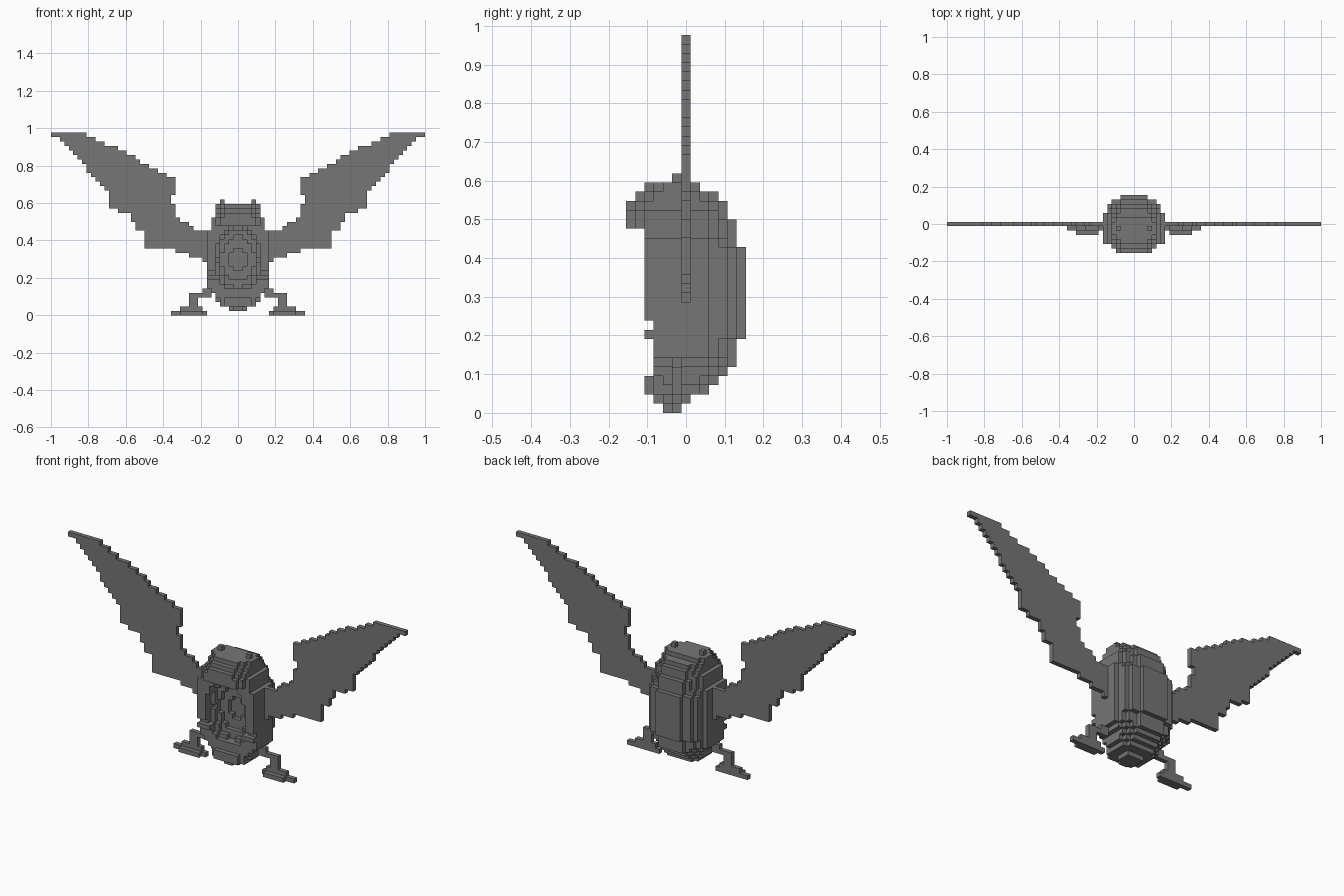
import bpy, bmesh
from mathutils import Vector

V = 2 / 84  # edge of one cube cell

if "Cube" in bpy.data.objects:
    bpy.data.objects.remove(bpy.data.objects["Cube"])

grey = bpy.data.materials.new("mid_grey")
grey.use_nodes = True
tone = (0.18, 0.18, 0.18, 1)
grey.diffuse_color = tone
grey.node_tree.nodes["Principled BSDF"].inputs["Base Color"].default_value = tone


def build(name, cells):
    """Mesh the outer skin of a set of cells (x edge-based, y centred on 0)."""
    bm = bmesh.new()
    verts = {}
    for c in cells:
        for axis in range(3):
            for side in (0, 1):
                n = list(c)
                n[axis] += 2 * side - 1
                if tuple(n) in cells:
                    continue
                ring = []
                for a, b in ((0, 0), (1, 0), (1, 1), (0, 1)):
                    p = list(c)
                    p[axis] += side
                    p[(axis + 1) % 3] += a
                    p[(axis + 2) % 3] += b
                    key = tuple(p)
                    if key not in verts:
                        verts[key] = bm.verts.new(Vector((p[0], p[1] - 0.5, p[2])) * V)
                    ring.append(verts[key])
                bm.faces.new(ring if side else ring[::-1])
    mesh = bpy.data.meshes.new(name)
    bm.to_mesh(mesh)
    bm.free()
    mesh.materials.append(grey)
    obj = bpy.data.objects.new(name, mesh)
    bpy.context.collection.objects.link(obj)


def pair(name, cells):
    """Build a part on the left (+x) and its mirror on the right."""
    build("left_" + name, cells)
    build("right_" + name, {(-1 - x, y, z) for x, y, z in cells})


def box(x0, x1, y0, y1, z0, z1):
    return {(x, y, z) for x in range(x0, x1 + 1)
            for y in range(y0, y1 + 1) for z in range(z0, z1 + 1)}


def inside(px, pz, outline):
    hit = False
    for (x0, z0), (x1, z1) in zip(outline, outline[1:] + outline[:1]):
        if (z0 > pz) != (z1 > pz) and px < x0 + (pz - z0) * (x1 - x0) / (z1 - z0):
            hit = not hit
    return hit


# Body: half width, back reach and front reach of each layer, bottom to top
half_width = [2, 4, 5, 5, 6] + [7] * 13 + [6] * 3 + [5] * 3
back_reach = [0, 2, 3, 4] + [5] * 3 + [6] * 10 + [5] * 3 + [4, 4, 3, 1]
front_reach = [3, 4, 4] + [3] * 4 + [4, 3] + [4] * 10 + [6] * 3 + [5, 4]

body = set()
for z, (w, back, front) in enumerate(zip(half_width, back_reach, front_reach), 1):
    head = z >= 20
    for x, y, _ in box(-w, w - 1, -front, back, z, z):
        cx = abs(x + 0.5)
        if y > 0:
            keep = (cx / w) ** 2.2 + (y / (back + 0.5)) ** 2.2 <= 1
        else:
            depth = front + 0.5 if head or z < 4 else 8
            keep = (cx / w) ** 3 + (-y / depth) ** 3 <= 1.01
        # Hollow bowl in the front, below the brow
        bowl = (cx / 5.3) ** 2 + ((y + 4.5) / 4.8) ** 2 + ((z - 12.1) / 7.5) ** 2 < 1
        if keep and (head or not bowl):
            body.add((x, y, z))
build("body", body)

# Ears
pair("ear", box(3, 3, -1, -1, 25, 25))

# Wings: one cell thick, filled from an outline
wing_outline = [
    (.14, .45), (.21, .455), (.26, .48), (.285, .5), (.335, .54), (.335, .58),
    (.36, .6), (.36, .64), (.335, .65), (.335, .73), (.41, .76), (.48, .8),
    (.55, .84), (.62, .88), (.69, .91), (.76, .94), (.86, .98), (1, .98),
    (1, .955), (.95, .945), (.85, .85), (.78, .74), (.69, .65), (.69, .575),
    (.57, .54), (.55, .46), (.5, .44), (.5, .36), (.37, .355), (.25, .32),
    (.16, .285)]
pair("wing", {c for c in box(6, 41, 0, 0, 11, 40)
              if inside((c[0] + 0.5) * V, (c[2] + 0.5) * V, wing_outline)})

# Legs and feet
pair("leg", box(4, 7, -1, -1, 5, 5) | box(6, 10, -1, -1, 4, 4)
     | box(9, 10, -1, -1, 2, 3))
pair("foot", box(7, 14, -1, -1, 0, 0) | box(8, 12, -2, -2, 0, 0)
     | box(8, 12, -1, -1, 1, 1))
